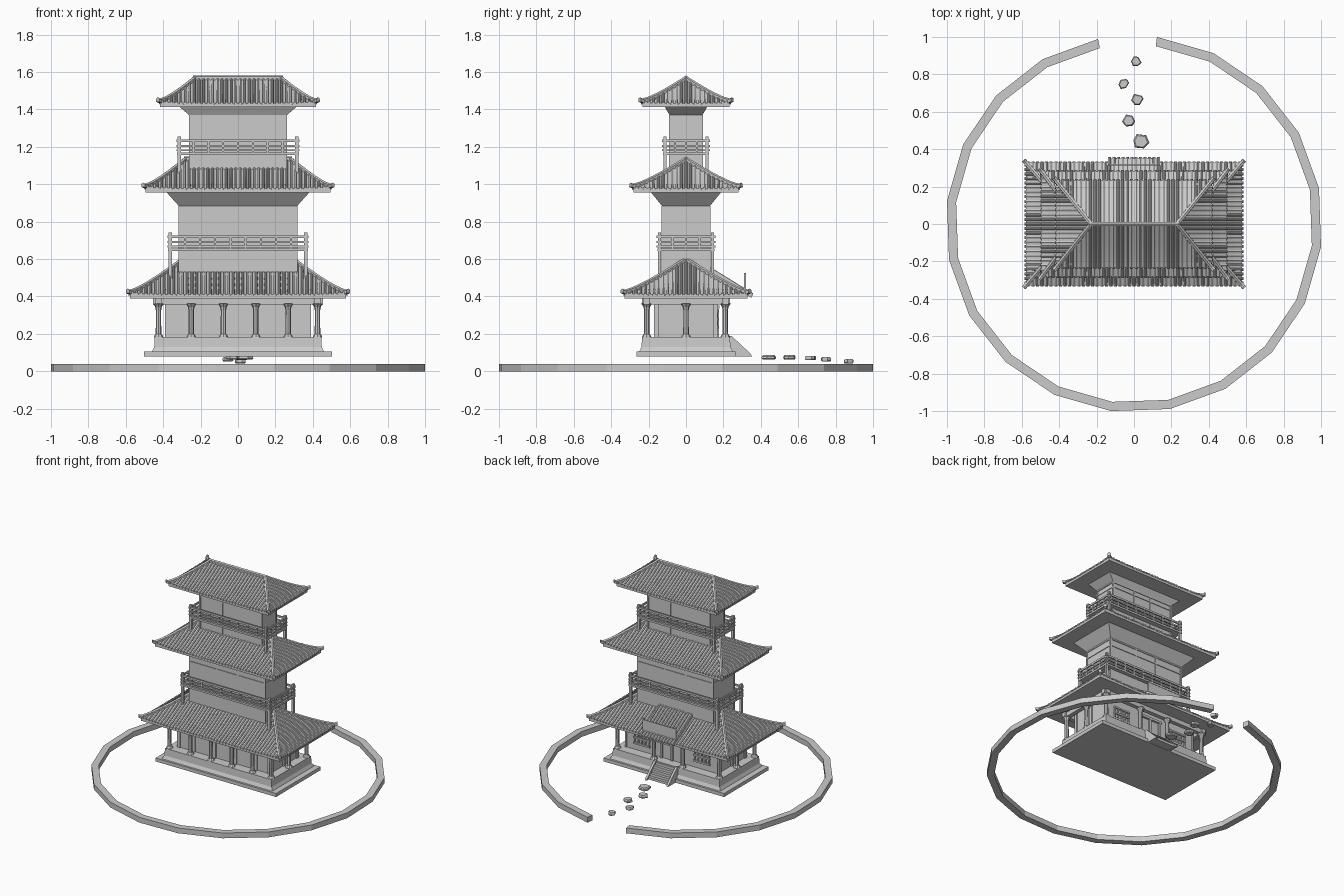
import bpy, bmesh, math, random
from mathutils import Vector

if "Cube" in bpy.data.objects:
    bpy.data.objects.remove(bpy.data.objects["Cube"])

def finish(name, bm):
    bmesh.ops.remove_doubles(bm, verts=bm.verts, dist=0.00005)
    bmesh.ops.recalc_face_normals(bm, faces=bm.faces)
    me = bpy.data.meshes.new(name)
    bm.to_mesh(me)
    bm.free()
    ob = bpy.data.objects.new(name, me)
    bpy.context.collection.objects.link(ob)
    return ob

def loft(bm, loops, caps=True):
    """Skin a list of closed loops."""
    rows = [[bm.verts.new(p) for p in lp] for lp in loops]
    n = len(rows[0])
    for a, b in zip(rows, rows[1:]):
        for i in range(n):
            j = (i + 1) % n
            bm.faces.new((a[i], a[j], b[j], b[i]))
    if caps:
        bm.faces.new(rows[0][::-1])
        bm.faces.new(rows[-1])

def rect(x, y, z):
    return [(-x, -y, z), (x, -y, z), (x, y, z), (-x, y, z)]

def box(bm, x0, x1, y0, y1, z0, z1):
    loft(bm, [[(x0, y0, z), (x1, y0, z), (x1, y1, z), (x0, y1, z)] for z in (z0, z1)])

def frustum(name, levels):
    bm = bmesh.new()
    loft(bm, [rect(*l) for l in levels])
    return finish(name, bm)

def sweep(bm, path, section):
    """Sweep a (side, up) section along a path, kept upright."""
    path = [Vector(p) for p in path]
    d = path[-1] - path[0]
    side = Vector((d.y, -d.x, 0)).normalized()
    loft(bm, [[p + side * s + Vector((0, 0, u)) for s, u in section] for p in path])

RIB = [(-0.008, -0.004), (-0.006, 0.006), (0, 0.009), (0.006, 0.006), (0.008, -0.004)]
HIP = [(-0.012, -0.008), (-0.011, 0.01), (0, 0.016), (0.011, 0.01), (0.012, -0.008)]

# Hipped tile roof: eave half sizes A x B, ridge half length R
def roof(name, A, B, R, ze, zr):
    def pt(side, t, u, top=True):
        t = min(1.0, max(0.0, t))
        z = ze
        if top:
            z += 0.02 + (zr - ze - 0.02) * (1 - t) ** 1.12 + 0.01 * abs(u) ** 6 * t ** 4
        X, Y = R + (A - R) * t, B * t
        return {0: (u * X, -Y, z), 1: (X, u * Y, z), 2: (-u * X, Y, z), 3: (-X, -u * Y, z)}[side]
    bm = bmesh.new()
    N, T = 16, 6
    for s in range(4):
        for top in (True, False):
            g = [[bm.verts.new(pt(s, j / T, i / N * 2 - 1, top)) for i in range(N + 1)] for j in range(T + 1)]
            for j in range(T):
                for i in range(N):
                    bm.faces.new((g[j][i], g[j][i + 1], g[j + 1][i + 1], g[j + 1][i]))
        for i in range(N):
            u, v = i / N * 2 - 1, (i + 1) / N * 2 - 1
            bm.faces.new([bm.verts.new(p) for p in (pt(s, 1, u), pt(s, 1, v), pt(s, 1, v, False), pt(s, 1, u, False))])
    bmesh.ops.remove_doubles(bm, verts=bm.verts, dist=0.00005)
    bmesh.ops.dissolve_degenerate(bm, dist=0.00005, edges=bm.edges)
    finish(name, bm)
    # Tile ribs running down each slope
    bm = bmesh.new()
    for s in range(4):
        half, r = (A, R) if s % 2 == 0 else (B, 0)
        n = round(half * 2 / 0.0245)
        for k in range(n):
            c = -half + (k + 0.5) * 2 * half / n
            t0 = max(0.02, (abs(c) - r) / (half - r))
            if t0 > 0.97:
                continue
            path = []
            for j in range(6):
                t = t0 + (1 - t0) * j / 5
                w = r + (half - r) * t
                path.append(Vector(pt(s, t, max(-1, min(1, c / w)))))
            path.append(path[-1] + (path[-1] - path[-2]).normalized() * 0.007)
            sweep(bm, path, RIB)
    finish(name + "_tile_ribs", bm)
    # Hip beams with turned up ends, and the ridge beam
    bm = bmesh.new()
    for s in range(4):
        path = [Vector(pt(s, j / 8, 1)) for j in range(9)]
        d = path[-1] - path[0]
        d.z = 0
        path.append(path[-1] + d.normalized() * 0.018 + Vector((0, 0, 0.006)))
        sweep(bm, path, HIP)
    sweep(bm, [(-R - 0.01, 0, zr), (R + 0.01, 0, zr)], HIP)
    finish(name + "_ridges", bm)

roof("lower_roof", 0.578, 0.328, 0.295, 0.39, 0.597)
roof("middle_roof", 0.495, 0.282, 0.28, 0.957, 1.132)
roof("upper_roof", 0.417, 0.233, 0.23, 1.413, 1.565)

# Broken garden ring: 20 sides with one missing
bm = bmesh.new()
loops = []
for k in range(20):
    a = math.radians(83 - 18 * k)
    loops.append([(r * math.cos(a), r * math.sin(a), z) for r, z in ((1.0075, 0), (1.0075, 0.04), (0.958, 0.04), (0.958, 0))])
loft(bm, loops)
finish("garden_ring", bm)

# Stepping stones
random.seed(4)
bm = bmesh.new()
for x, y, r, z in ((0.035, 0.44, 0.046, 0.063), (-0.03, 0.555, 0.037, 0.063), (0.02, 0.665, 0.035, 0.06),
                   (-0.055, 0.75, 0.032, 0.053), (0.01, 0.87, 0.031, 0.042)):
    ang = [(i + random.uniform(-0.25, 0.25)) * math.tau / 6 for i in range(6)]
    rad = [r * random.uniform(0.8, 1.05) for _ in ang]
    loft(bm, [[(x + q * f * math.cos(a), y + q * f * math.sin(a), z + h) for a, q in zip(ang, rad)]
              for f, h in ((0.85, 0), (1, 0.006), (0.97, 0.017), (0.8, 0.023))])
finish("stepping_stones", bm)

# Platform and ground floor
frustum("platform", [(0.503, 0.265, 0.08), (0.503, 0.265, 0.106)])
frustum("plinth", [(0.46, 0.25, 0.106), (0.448, 0.238, 0.13), (0.445, 0.235, 0.183)])
frustum("lower_wall", [(0.38, 0.163, 0.18), (0.38, 0.163, 0.392)])

# Columns, flared at foot and head
cols = [(x, -0.21) for x in (-0.425, -0.25, -0.078, 0.095, 0.268, 0.425)]
cols += [(x, 0.21) for x in (-0.425, -0.12, 0.12, 0.425)] + [(s * 0.425, 0) for s in (-1, 1)]
bm = bmesh.new()
for x, y in cols:
    loft(bm, [[(x + r * math.cos(i * math.tau / 8), y + r * math.sin(i * math.tau / 8), z) for i in range(8)]
              for r, z in ((0.026, 0.18), (0.023, 0.19), (0.015, 0.2), (0.014, 0.325), (0.018, 0.345), (0.03, 0.362))])
finish("columns", bm)
bm = bmesh.new()
for s in (-1, 1):
    box(bm, -0.455, 0.455, s * 0.21 - 0.016, s * 0.21 + 0.016, 0.358, 0.392)
    box(bm, s * 0.425 - 0.016, s * 0.425 + 0.016, -0.235, 0.235, 0.358, 0.392)
finish("column_beams", bm)

# Ground floor wall framing
bm = bmesh.new()
for x in (-0.375, -0.25, -0.078, 0.095, 0.268, 0.375):
    box(bm, x - 0.011, x + 0.011, -0.171, -0.16, 0.18, 0.39)
for s in (-1, 1):
    for y in (-0.157, 0, 0.157):
        box(bm, s * 0.384 - 0.006, s * 0.384 + 0.006, y - 0.011, y + 0.011, 0.18, 0.39)
finish("wall_posts", bm)

# Entrance door and lattice windows on the back
bm = bmesh.new()
for x in (-0.085, 0, 0.085):
    box(bm, x - 0.008, x + 0.008, 0.16, 0.176, 0.18, 0.345)
box(bm, -0.1, 0.1, 0.16, 0.178, 0.335, 0.352)
finish("door_frame", bm)
bm = bmesh.new()
for c in (-0.25, 0.25):
    for i in range(5):
        x = c - 0.06 + i * 0.03
        box(bm, x - 0.004, x + 0.004, 0.16, 0.172, 0.235, 0.32)
    for z in (0.235, 0.277, 0.32):
        box(bm, c - 0.068, c + 0.068, 0.16, 0.175, z - 0.006, z + 0.006)
finish("lattice_windows", bm)

# Back stairs
bm = bmesh.new()
for i in range(5):
    box(bm, -0.085, 0.085, 0.225, 0.247 + i * 0.021, 0.082, 0.18 - i * 0.02)
finish("stairs", bm)
bm = bmesh.new()
for x in (-0.09, 0.09):
    loft(bm, [[(x + d, 0.225, 0.08), (x + d, 0.352, 0.08), (x + d, 0.345, 0.094), (x + d, 0.245, 0.188), (x + d, 0.225, 0.188)]
              for d in (-0.008, 0.008)])
finish("stair_sides", bm)

# Porch roof and upright board
bm = bmesh.new()
for k in range(12):
    x = -0.132 + k * 0.024
    sweep(bm, [(x, 0.075, 0.582), (x, 0.358, 0.408)], RIB)
loft(bm, [[(x, 0.06, 0.59), (x, 0.35, 0.41), (x, 0.35, 0.392), (x, 0.06, 0.57)] for x in (-0.14, 0.14)])
finish("porch_roof", bm)
bm = bmesh.new()
box(bm, -0.135, 0.135, 0.312, 0.32, 0.42, 0.515)
for x in (-0.135, 0.135):
    box(bm, x - 0.005, x + 0.005, 0.311, 0.321, 0.4, 0.525)
finish("porch_board", bm)

# Upper storeys: wall, flared eaves, framing and railed balcony
def storey(name, wx, wy, z0, zf, fx, fy, zt, zl, bx, by, zd, post_low, bays):
    frustum(name + "_wall", [(wx, wy, z0), (wx, wy, zf)])
    frustum(name + "_flared_eaves", [(wx, wy, zf), (fx, fy, zt)])
    bm = bmesh.new()
    for s in (-1, 1):
        for z in (zl, zf):
            box(bm, -wx - 0.005, wx + 0.005, s * wy - 0.005, s * wy + 0.005, z - 0.005, z + 0.005)
            box(bm, s * wx - 0.005, s * wx + 0.005, -wy, wy, z - 0.005, z + 0.005)
        for x in (-wx, -wx * 0.28, wx * 0.28, wx):
            box(bm, x - 0.006, x + 0.006, s * wy - 0.005, s * wy + 0.005, z0, zf)
    finish(name + "_wall_frame", bm)
    frustum(name + "_balcony_deck", [(bx + 0.008, by + 0.008, zd - 0.014), (bx + 0.008, by + 0.008, zd)])
    bm = bmesh.new()
    for sx in (-1, 1):
        for sy in (-1, 1):
            x, y = sx * (bx - 0.003), sy * (by - 0.003)
            box(bm, x - 0.009, x + 0.009, y - 0.009, y + 0.009, post_low, zd + 0.085)
    finish(name + "_balcony_posts", bm)
    bm = bmesh.new()
    for s in (-1, 1):
        for h, r in ((0.012, 0.005), (0.035, 0.005), (0.063, 0.007)):
            box(bm, -bx - 0.012, bx + 0.012, s * by - 0.005, s * by + 0.005, zd + h - r, zd + h + r)
            box(bm, s * bx - 0.005, s * bx + 0.005, -by - 0.012, by + 0.012, zd + h - r, zd + h + r)
        for k in range(1, bays):
            x = -bx + 2 * bx * k / bays
            box(bm, x - 0.005, x + 0.005, s * by - 0.004, s * by + 0.004, zd, zd + 0.06)
        for k in range(1, 4):
            y = -by + 2 * by * k / 4
            box(bm, s * bx - 0.004, s * bx + 0.004, y - 0.005, y + 0.005, zd, zd + 0.06)
    finish(name + "_balcony_rails", bm)

storey("middle", 0.313, 0.125, 0.53, 0.88, 0.385, 0.19, 0.96, 0.83, 0.365, 0.145, 0.656, 0.5, 9)
storey("upper", 0.256, 0.085, 1.06, 1.365, 0.315, 0.115, 1.416, 1.33, 0.317, 0.115, 1.17, 1.04, 8)
